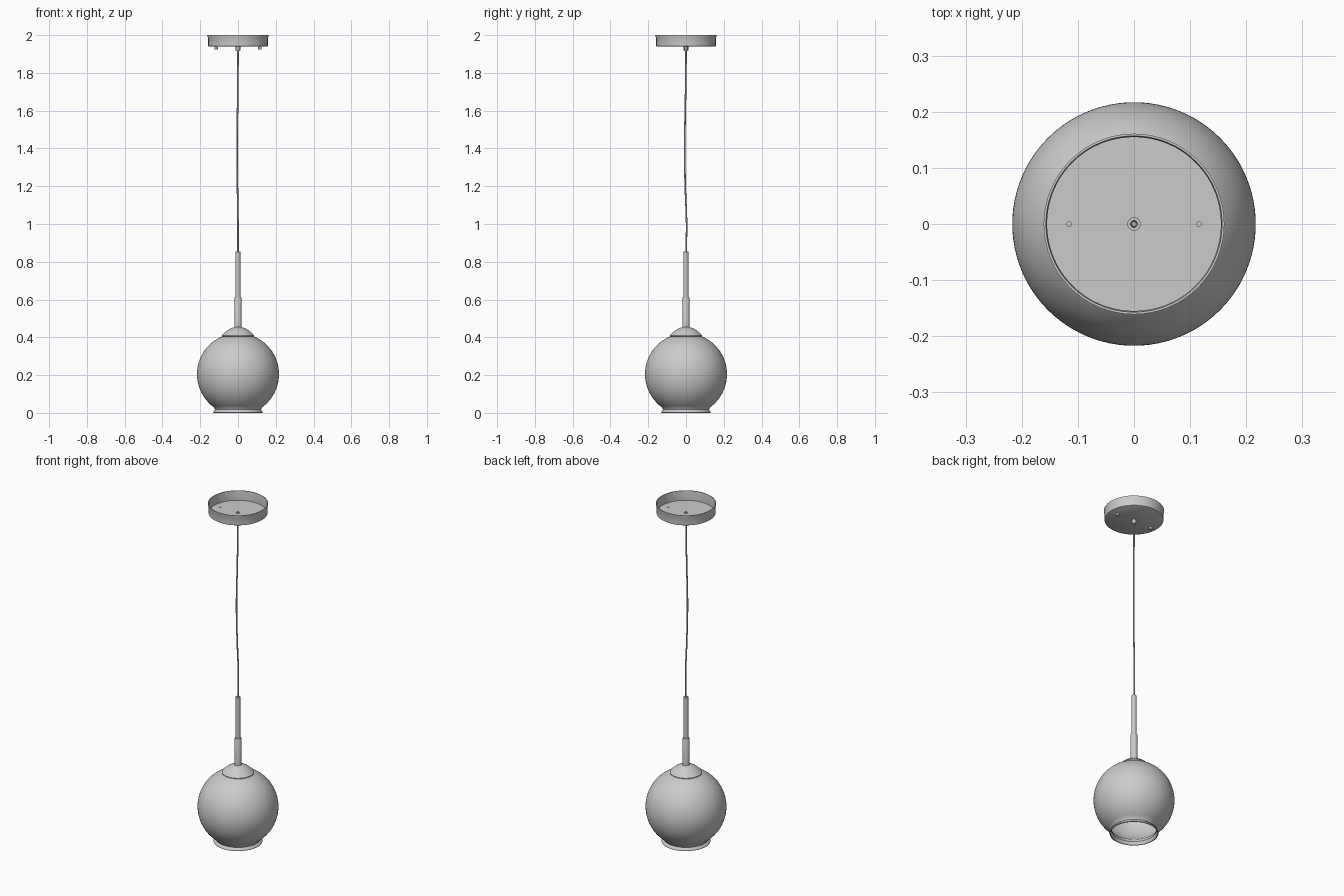
import bpy, math

cube = bpy.data.objects.get("Cube")
if cube:
    bpy.data.objects.remove(cube, do_unlink=True)

grey = bpy.data.materials.new("light_grey")
grey.use_nodes = True
COLOUR = (0.6, 0.6, 0.6, 1)
grey.diffuse_color = COLOUR
grey.node_tree.nodes["Principled BSDF"].inputs["Base Color"].default_value = COLOUR


def lathe(name, profile, sides=64, x=0.0, closed=False):
    """Spin an (r, z) profile around a vertical axis at the given x."""
    verts, faces, rings = [], [], []
    for r, z in profile:
        start = len(verts)
        if r == 0:
            verts.append((x, 0, z))
            rings.append([start] * sides)
        else:
            for i in range(sides):
                a = math.tau * i / sides
                verts.append((x + r * math.cos(a), r * math.sin(a), z))
            rings.append(list(range(start, start + sides)))
    pairs = list(zip(rings, rings[1:]))
    if closed:
        pairs.append((rings[-1], rings[0]))
    for low, high in pairs:
        for i in range(sides):
            j = (i + 1) % sides
            corners = [low[i], low[j], high[j], high[i]]
            faces.append(list(dict.fromkeys(corners)))
    mesh = bpy.data.meshes.new(name)
    mesh.from_pydata(verts, [], faces)
    mesh.materials.append(grey)
    obj = bpy.data.objects.new(name, mesh)
    bpy.context.collection.objects.link(obj)
    bpy.ops.object.select_all(action='DESELECT')
    obj.select_set(True)
    bpy.context.view_layer.objects.active = obj
    bpy.ops.object.shade_smooth_by_angle(angle=math.radians(35))
    return obj


def arc(radius, centre_z, start, end, steps):
    """Points on a circle, angles in degrees up from the horizontal."""
    points = []
    for i in range(steps + 1):
        a = math.radians(start + (end - start) * i / steps)
        points.append((radius * math.cos(a), centre_z + radius * math.sin(a)))
    return points


# Ceiling canopy: shallow cup, open at the top, with a thin rim
lathe("canopy", [(0.008, 1.94), (0.155, 1.94), (0.158, 1.942), (0.158, 1.985),
                 (0.161, 1.993), (0.161, 2.0), (0.157, 2.0), (0.155, 1.985),
                 (0.155, 1.944), (0.008, 1.944)], closed=True)

# Mounting screws, poking through the canopy floor
for side, label in ((1, "left"), (-1, "right")):
    lathe("screw_" + label, [(0, 1.924), (0.007, 1.924), (0.009, 1.927),
                             (0.009, 1.936), (0.005, 1.936), (0.005, 1.947),
                             (0, 1.947)], sides=16, x=side * 0.116)

# Cord grip under the canopy
lathe("cord_grip", [(0.005, 1.916), (0.010, 1.916), (0.012, 1.919),
                    (0.012, 1.947), (0.006, 1.947)], sides=24, closed=True)

# Slightly wavy hanging cord
curve = bpy.data.curves.new("cord", 'CURVE')
curve.dimensions = '3D'
curve.bevel_depth = 0.0042
curve.bevel_resolution = 2
curve.use_fill_caps = True
curve.resolution_u = 8
path = [(0, 0, 1.945), (0, 0, 1.88), (-0.002, -0.003, 1.65), (-0.005, -0.007, 1.4),
        (-0.003, -0.004, 1.2), (0, 0.003, 1.0), (0, 0, 0.84)]
spline = curve.splines.new('BEZIER')
spline.bezier_points.add(len(path) - 1)
for point, co in zip(spline.bezier_points, path):
    point.co = co
    point.handle_left_type = point.handle_right_type = 'AUTO'
curve.materials.append(grey)
bpy.context.collection.objects.link(bpy.data.objects.new("cord", curve))

# Stem in two diameters
lathe("upper_stem", [(0, 0.60), (0.0125, 0.60), (0.0125, 0.853),
                     (0.011, 0.855), (0, 0.855)], sides=32)
lathe("lower_stem", [(0, 0.44), (0.019, 0.44), (0.019, 0.609),
                     (0.0175, 0.612), (0, 0.612)], sides=32)

# Domed cap where the stem meets the shade
lathe("shade_cap", [(0.080, 0.404), (0.086, 0.407), (0.086, 0.411), (0.074, 0.422),
                    (0.060, 0.434), (0.045, 0.444), (0.032, 0.450),
                    (0.019, 0.454), (0, 0.455)])

# Hollow globe shade with a flared lip around the bottom opening
CENTRE = 0.205
outer = arc(0.217, CENTRE, -54, 70, 36)
inner = arc(0.210, CENTRE, 70, -54, 36)
lip = [(0.121, 0.018), (0.123, 0.014), (0.129, 0.010), (0.131, 0.006),
       (0.131, 0.001), (0.129, 0.0)]
lathe("globe_shade", lip[::-1] + outer + inner + [(0.118, 0.018), (0.125, 0.0)],
      sides=96, closed=True)
